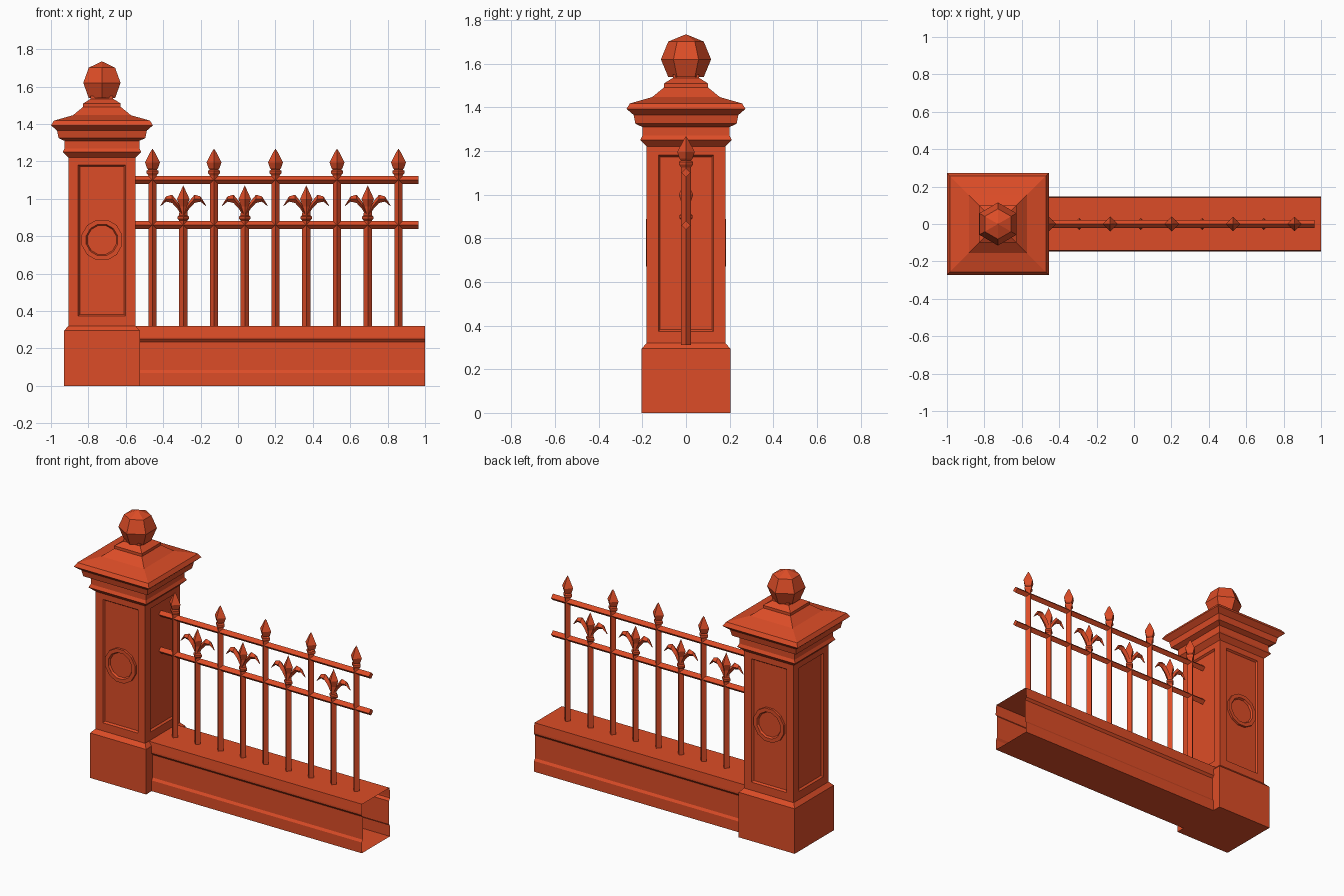
import bpy, bmesh
from math import cos, sin, pi, sqrt
from mathutils import Matrix, Vector

old = bpy.data.objects.get("Cube")
if old:
    bpy.data.objects.remove(old, do_unlink=True)

paint = bpy.data.materials.new("orange_red_paint")
paint.use_nodes = True
COLOUR = (0.72, 0.073, 0.02, 1)
paint.diffuse_color = COLOUR
paint.node_tree.nodes["Principled BSDF"].inputs["Base Color"].default_value = COLOUR


def finish(name, bm):
    bmesh.ops.remove_doubles(bm, verts=bm.verts, dist=0.0001)
    bmesh.ops.recalc_face_normals(bm, faces=bm.faces)
    mesh = bpy.data.meshes.new(name)
    bm.to_mesh(mesh)
    bm.free()
    mesh.materials.append(paint)
    obj = bpy.data.objects.new(name, mesh)
    bpy.context.collection.objects.link(obj)
    return obj


def loft(rings, caps=True):
    """Join equal-sized closed rings of points into one skin."""
    bm = bmesh.new()
    rows = [[bm.verts.new(p) for p in ring] for ring in rings]
    n = len(rows[0])
    for a, b in zip(rows, rows[1:]):
        for i in range(n):
            j = (i + 1) % n
            bm.faces.new((a[i], a[j], b[j], b[i]))
    if caps:
        bm.faces.new(rows[0])
        bm.faces.new(rows[-1])
    return bm


def lathe(profile, sides, x=0, turn=0.0, matrix=None):
    """Turn (radius, height) pairs around the vertical axis."""
    m = matrix or Matrix.Translation((x, 0, 0))
    angles = [turn + 2 * pi * i / sides for i in range(sides)]
    return loft([[m @ Vector((r * cos(a), r * sin(a), z)) for a in angles]
                 for r, z in profile])


def square(profile, x):
    return lathe([(h * sqrt(2), z) for h, z in profile], 4, x, pi / 4)


PX = -0.7275  # pillar centre

# Pillar base and shaft with a sunken panel on each side
finish("pillar_base", square([(.203, 0), (.203, .295), (.18, .32)], PX))
bm = square([(.18, .32), (.18, 1.235)], PX)
bm.normal_update()
bmesh.ops.recalc_face_normals(bm, faces=bm.faces)
sides = [f for f in bm.faces if abs(f.normal.z) < .5]
bmesh.ops.inset_individual(bm, faces=sides, thickness=.075)
bmesh.ops.inset_individual(bm, faces=sides, thickness=.012, depth=-.012)
finish("pillar_shaft", bm)

# Moulded cap and faceted ball
finish("pillar_cap", square(
    [(.18, 1.22), (.21, 1.25), (.2, 1.27), (.2, 1.31), (.232, 1.325),
     (.24, 1.365), (.2725, 1.393), (.257, 1.418), (.155, 1.447),
     (.1, 1.492), (.1, 1.51), (.06, 1.535), (.06, 1.55)], PX))
ball = [(.115 * sin(pi * i / 4), 1.62 - .115 * cos(pi * i / 4)) for i in range(1, 4)]
finish("pillar_ball", lathe(ball + [(0, 1.735)], 6, PX, pi / 6))

# Round medallions on the front and back panels
for name, s in (("front_medallion", 1), ("back_medallion", -1)):
    m = Matrix.Translation((PX, 0, .78)) @ Matrix.Rotation(s * pi / 2, 4, 'X')
    finish(name, lathe([(.112, .165), (.112, .183), (.087, .183), (.08, .17)],
                       12, turn=pi / 12, matrix=m))

# Low wall, a hollow moulded shell with an open outer end
half = [(.145, 0), (.145, .07), (.135, .085), (.135, .235),
        (.148, .25), (.148, .262), (.142, .32)]
outline = half + [(-y, z) for y, z in reversed(half)]
finish("low_wall", loft([[(x, y, z) for y, z in outline] for x in (-.6, 1)], caps=False))

# Rails with a diamond section
R = .021
for name, z in (("lower_rail", .86), ("upper_rail", 1.1)):
    finish(name, loft([[(x, R, z), (x, 0, z + R), (x, -R, z), (x, 0, z - R)]
                       for x in (-.57, .965)]))

# Tall bars ending in spear tips
STEP = .3288
for i in range(5):
    finish("spear_bar", lathe(
        [(.022, .31), (.022, 1.125), (.032, 1.138), (.032, 1.15), (.022, 1.157),
         (.03, 1.165), (.04, 1.195), (.012, 1.25), (0, 1.268)], 4, -.457 + STEP * i))

# Short bars with a central bud and two drooping leaves
LEAF = [(.004, .93, .9, .018), (.03, .985, .945, .02), (.06, 1.022, .978, .02),
        (.092, 1.013, .985, .014), (.122, .965, .96, .003)]
for i in range(4):
    x = -.2926 + STEP * i
    finish("leaf_bar", lathe(
        [(.022, .31), (.022, .885), (.03, .893), (.03, .905), (.022, .912),
         (.02, .96), (.033, 1.0), (.01, 1.05), (0, 1.072)], 4, x))
    for name, s in (("left_leaf", 1), ("right_leaf", -1)):
        finish(name, loft([[(x + s * d, 0, top), (x + s * d, w, (top + low) / 2),
                            (x + s * d, 0, low), (x + s * d, -w, (top + low) / 2)]
                           for d, top, low, w in LEAF]))
